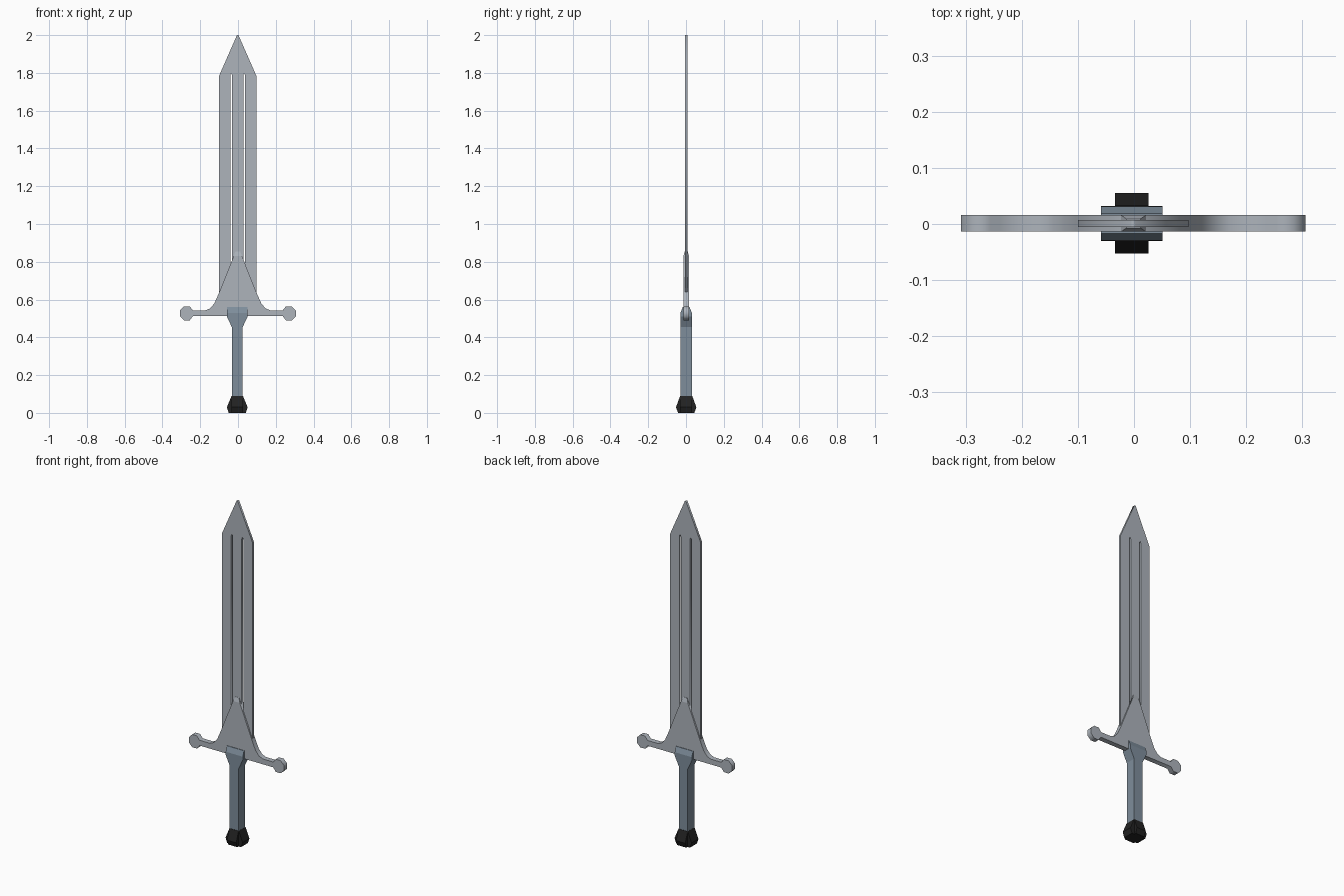
import bpy, bmesh, math

if "Cube" in bpy.data.objects:
    bpy.data.objects.remove(bpy.data.objects["Cube"])


def material(name, rgb):
    m = bpy.data.materials.new(name)
    m.diffuse_color = (*rgb, 1)
    m.use_nodes = True
    m.node_tree.nodes["Principled BSDF"].inputs["Base Color"].default_value = m.diffuse_color
    return m


steel = material("steel", (0.42, 0.455, 0.50))
grip_blue = material("grip_blue_grey", (0.21, 0.27, 0.33))
black = material("pommel_black", (0.016, 0.016, 0.016))


def plate(name, loops, half, mat):
    """Filled outline in x,z (later loops are holes), thickened along y."""
    cu = bpy.data.curves.new(name, 'CURVE')
    cu.dimensions = '2D'
    cu.fill_mode = 'BOTH'
    cu.extrude = half
    for pts in loops:
        sp = cu.splines.new('POLY')
        sp.points.add(len(pts) - 1)
        for p, (x, z) in zip(sp.points, pts):
            p.co = (x, z, 0, 1)
        sp.use_cyclic_u = True
    ob = bpy.data.objects.new(name, cu)
    bpy.context.collection.objects.link(ob)
    ob.rotation_euler.x = math.pi / 2
    ob.location.y = 0.001
    bpy.ops.object.select_all(action='DESELECT')
    ob.select_set(True)
    bpy.context.view_layer.objects.active = ob
    bpy.ops.object.convert(target='MESH')
    ob.data.materials.clear()
    ob.data.materials.append(mat)
    return ob


def loft(name, rings, mat, cx=0.0):
    """Stack of rectangles (z, half x, half y) joined into a solid."""
    bm = bmesh.new()
    prev = None
    for i, (z, hx, hy) in enumerate(rings):
        ring = [bm.verts.new((cx + sx * hx, 0.001 + sy * hy, z))
                for sx, sy in ((-1, -1), (1, -1), (1, 1), (-1, 1))]
        if prev:
            for k in range(4):
                n = (k + 1) % 4
                bm.faces.new((prev[k], prev[n], ring[n], ring[k]))
        else:
            bm.faces.new(ring[::-1])
        prev = ring
    bm.faces.new(prev)
    me = bpy.data.meshes.new(name)
    bm.to_mesh(me)
    bm.free()
    me.materials.append(mat)
    ob = bpy.data.objects.new(name, me)
    bpy.context.collection.objects.link(ob)
    return ob


def mirrored(right, cx):
    """Closed outline from its right half, listed from bottom to top."""
    return [(cx + x, z) for x, z in right] + [(cx - x, z) for x, z in reversed(right)]


# Blade with two long slots cut right through
cx = -0.0015
outline = mirrored([(0.0985, 0.53), (0.0985, 1.785), (0.004, 2.0)], cx)
slots = []
for s in (-1, 1):
    x = cx + s * 0.0345
    slots.append([(x - 0.005, 0.79), (x + 0.005, 0.79), (x + 0.005, 1.785),
                  (x + 0.002, 1.795), (x - 0.002, 1.795), (x - 0.005, 1.785)])
plate("blade", [outline] + slots, 0.0065, steel)

# Guard: bar with octagonal ends sweeping up into a pointed collar
r = 0.037 / math.cos(math.pi / 8)
ball = [(0.27 + r * math.cos(math.radians(a)), 0.527 + r * math.sin(math.radians(a)))
        for a in (-112.5, -67.5, -22.5, 22.5, 67.5, 112.5)]
half = ([(0.238, 0.512)] + ball +
        [(0.238, 0.543), (0.172, 0.543), (0.147, 0.553), (0.124, 0.58), (0.102, 0.63),
         (0.0222, 0.83)])
plate("guard", [mirrored(half, -0.001)], 0.0148, steel)
loft("guard_tip", [(0.83, 0.0222, 0.0148), (0.855, 0.0125, 0.008)], steel, -0.001)

# Grip flaring where it holds the guard
loft("grip", [(0.08, 0.029, 0.03), (0.455, 0.029, 0.03), (0.51, 0.055, 0.03),
              (0.53, 0.055, 0.03), (0.56, 0.055, 0.018)], grip_blue, -0.004)

# Pommel: two crossed tapered blocks
loft("pommel_wide", [(0, 0.045, 0.0315), (0.03, 0.055, 0.0315), (0.09, 0.03, 0.0315)],
     black, -0.004)
loft("pommel_deep", [(0, 0.0295, 0.043), (0.03, 0.0295, 0.054), (0.09, 0.0295, 0.032)],
     black, -0.004)
